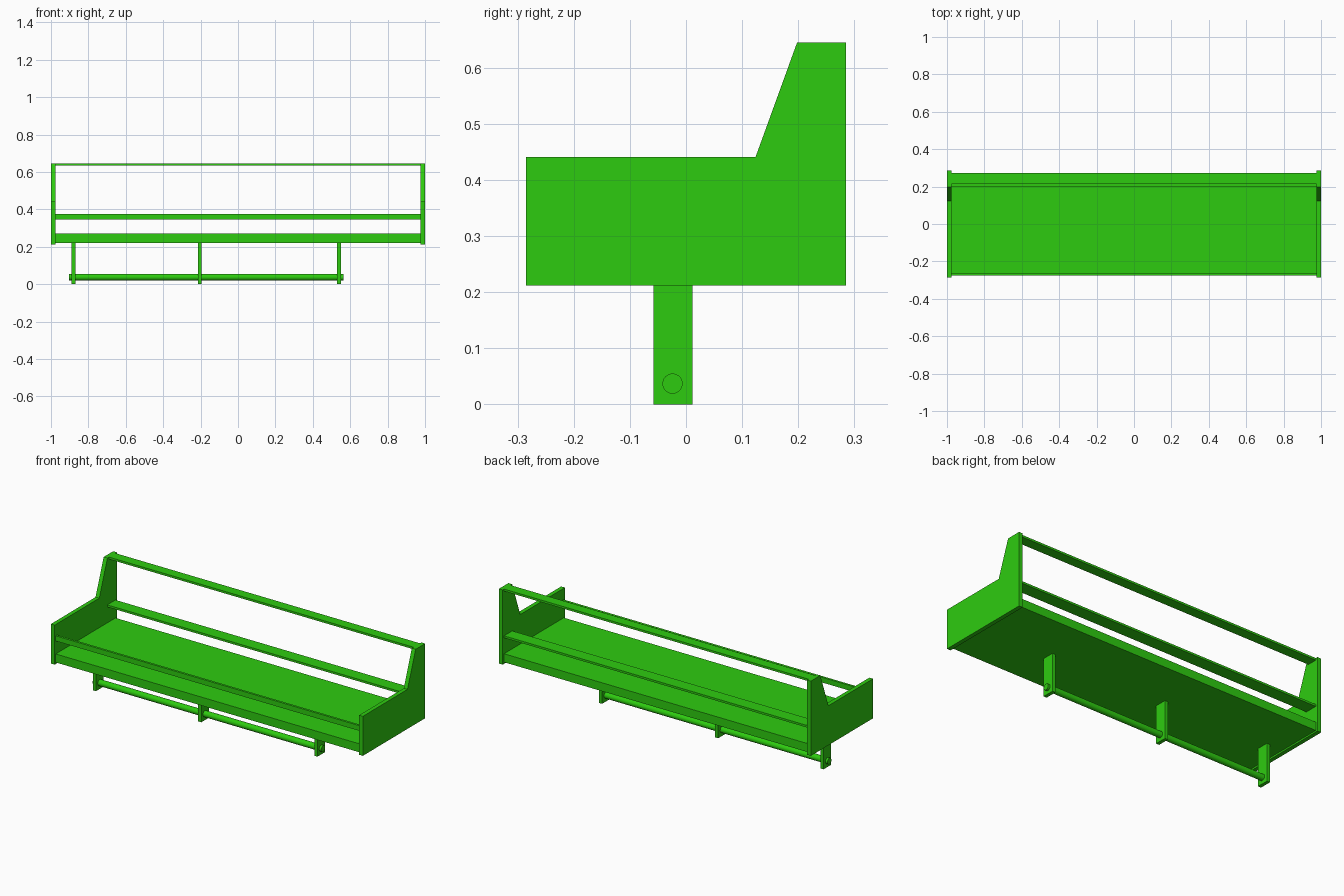
import bpy
import bmesh
import math
from mathutils import Matrix

default = bpy.data.objects.get("Cube")
if default:
    bpy.data.objects.remove(default, do_unlink=True)

green = bpy.data.materials.new("bright green")
green.use_nodes = True
colour = (0.027, 0.6, 0.005, 1)
green.diffuse_color = colour
green.node_tree.nodes["Principled BSDF"].inputs["Base Color"].default_value = colour


def add_object(name, bm):
    bmesh.ops.recalc_face_normals(bm, faces=bm.faces)
    mesh = bpy.data.meshes.new(name)
    bm.to_mesh(mesh)
    bm.free()
    mesh.materials.append(green)
    obj = bpy.data.objects.new(name, mesh)
    bpy.context.collection.objects.link(obj)
    return obj


def box(name, x, y, z):
    """Box from (min, max) pairs on each axis."""
    bm = bmesh.new()
    bmesh.ops.create_cube(bm, size=1)
    for v in bm.verts:
        for axis, (low, high) in enumerate((x, y, z)):
            v.co[axis] = high if v.co[axis] > 0 else low
    return add_object(name, bm)


def side_panel(name, x0, x1):
    """Stepped side profile extruded along x."""
    profile = [(-0.285, 0.212), (0.285, 0.212), (0.285, 0.645),
               (0.198, 0.645), (0.124, 0.441), (-0.285, 0.441)]
    bm = bmesh.new()
    face = bm.faces.new([bm.verts.new((x0, y, z)) for y, z in profile])
    result = bmesh.ops.extrude_face_region(bm, geom=[face])
    for item in result["geom"]:
        if isinstance(item, bmesh.types.BMVert):
            item.co.x = x1
    return add_object(name, bm)


# Side panels
INNER = 0.976
side_panel("left_side_panel", INNER, 1)
side_panel("right_side_panel", -1, -INNER)

# Shelf board and rails between the panels
span = (-INNER, INNER)
box("shelf_board", span, (-0.275, 0.272), (0.221, 0.27))
box("front_rail", span, (-0.275, -0.262), (0.345, 0.375))
box("back_middle_rail", span, (0.197, 0.272), (0.362, 0.374))
box("back_top_rail", span, (0.213, 0.272), (0.633, 0.645))

# Hanging brackets
for name, x in (("right", -0.88), ("middle", -0.205), ("left", 0.54)):
    box(name + "_bracket", (x - 0.01, x + 0.01), (-0.058, 0.012), (0, 0.221))

# Hanging rod through the brackets
rod_start, rod_end = -0.903, 0.563
bm = bmesh.new()
bmesh.ops.create_cone(
    bm, cap_ends=True, segments=32, radius1=0.018, radius2=0.018,
    depth=rod_end - rod_start,
    matrix=Matrix.Translation(((rod_start + rod_end) / 2, -0.024, 0.037))
    @ Matrix.Rotation(math.pi / 2, 4, "Y"))
rod = add_object("hanging_rod", bm)
bpy.ops.object.select_all(action="DESELECT")
rod.select_set(True)
bpy.context.view_layer.objects.active = rod
bpy.ops.object.shade_smooth_by_angle(angle=math.radians(30))
